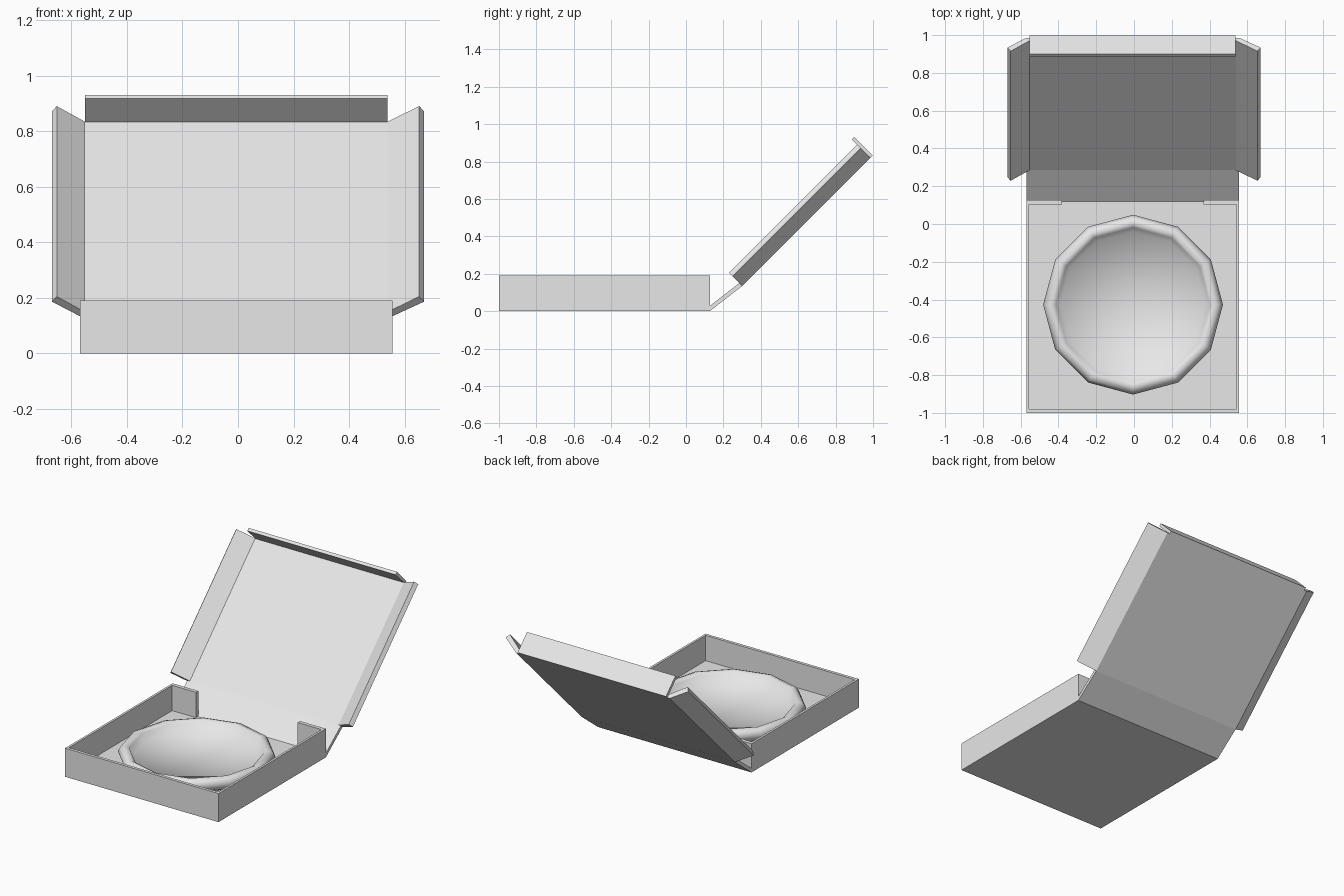
import bpy, bmesh, math
from mathutils import Matrix, Vector

cube = bpy.data.objects.get("Cube")
if cube:
    bpy.data.objects.remove(cube, do_unlink=True)

grey = bpy.data.materials.new("light_grey")
grey.use_nodes = True
grey.diffuse_color = (0.8, 0.8, 0.8, 1)
grey.node_tree.nodes["Principled BSDF"].inputs["Base Color"].default_value = (0.8, 0.8, 0.8, 1)


def finish(name, bm, matrix=None):
    bmesh.ops.recalc_face_normals(bm, faces=bm.faces)
    if matrix:
        bm.transform(matrix)
    mesh = bpy.data.meshes.new(name)
    bm.to_mesh(mesh)
    bm.free()
    mesh.materials.append(grey)
    obj = bpy.data.objects.new(name, mesh)
    bpy.context.collection.objects.link(obj)
    return obj


def prism(name, outline, lo, hi, along="z", matrix=None):
    """Extrude a flat outline along z (outline is x, y) or y (outline is x, z)."""
    bm = bmesh.new()
    place = (lambda a, b: (a, b, lo)) if along == "z" else (lambda a, b: (a, lo, b))
    face = bm.faces.new([bm.verts.new(place(a, b)) for a, b in outline])
    new = bmesh.ops.extrude_face_region(bm, geom=[face])["geom"]
    step = Vector((0, 0, hi - lo)) if along == "z" else Vector((0, hi - lo, 0))
    bmesh.ops.translate(bm, vec=step, verts=[v for v in new if isinstance(v, bmesh.types.BMVert)])
    return finish(name, bm, matrix)


def rect(x0, x1, y0, y1):
    return [(x0, y0), (x1, y0), (x1, y1), (x0, y1)]


left, right, front, back = -0.57, 0.557, -1.0, 0.127
wall, card = 0.015, 0.022

# Tray: one C-shaped wall with two short tabs at the back, and a floor
tab = 0.175
walls = [(left, back), (left, front), (right, front), (right, back),
         (right - wall - tab, back), (right - wall - tab, back - 0.025),
         (right - wall, back - 0.025), (right - wall, front + 0.02),
         (left + wall, front + 0.02), (left + wall, back - 0.025),
         (left + wall + tab, back - 0.025), (left + wall + tab, back)]
prism("tray_walls", walls, 0, 0.19)
prism("tray_floor", rect(left + 0.003, right - 0.003, front + 0.003, back), 0, card)

# Hinge strip rising from the open back edge
crease = Vector((0, 0.30, 0.134))
start = Vector((0, back, 0))
run = crease - start
hinge = Matrix.Translation(start) @ Matrix.Rotation(math.atan2(run.z, run.y), 4, "X")
prism("hinge_strip", rect(left, right, 0, run.length), 0, card, matrix=hinge)

# Lid panel with its front flap and two splayed side flaps
lid = Matrix.Translation(crease) @ Matrix.Rotation(math.radians(45), 4, "X")
length = 0.97
prism("lid_panel", rect(left, right, 0, length), 0, card, matrix=lid)
prism("lid_front_flap", rect(-0.552, 0.538, length - 0.002, length + 0.018), 0, 0.14, matrix=lid)
for name, side, root in (("left_flap", 1, right), ("right_flap", -1, -left)):
    section = [(root, 0), (0.671, 0.074), (0.653, 0.1), (root - 0.017, card)]
    prism("lid_" + name, [(side * x, n) for x, n in section], 0, length, "y", lid)

# Pizza: twelve-sided disc with a rounded crust
profile = [(0, 0.07), (0.385, 0.07), (0.408, 0.108), (0.432, 0.123), (0.46, 0.112),
           (0.476, 0.085), (0.462, 0.048), (0.42, card), (0, card)]
bm = bmesh.new()
verts = [bm.verts.new((r, 0, z)) for r, z in profile]
edges = [bm.edges.new(pair) for pair in zip(verts, verts[1:])]
bmesh.ops.spin(bm, geom=verts + edges, axis=(0, 0, 1), cent=(0, 0, 0),
               angle=2 * math.pi, steps=12)
bmesh.ops.remove_doubles(bm, verts=bm.verts, dist=0.0005)
pizza = finish("pizza", bm, Matrix.Translation((-0.005, -0.427, 0)))
bpy.ops.object.select_all(action="DESELECT")
pizza.select_set(True)
bpy.context.view_layer.objects.active = pizza
bpy.ops.object.shade_smooth_by_angle(angle=math.radians(65))
